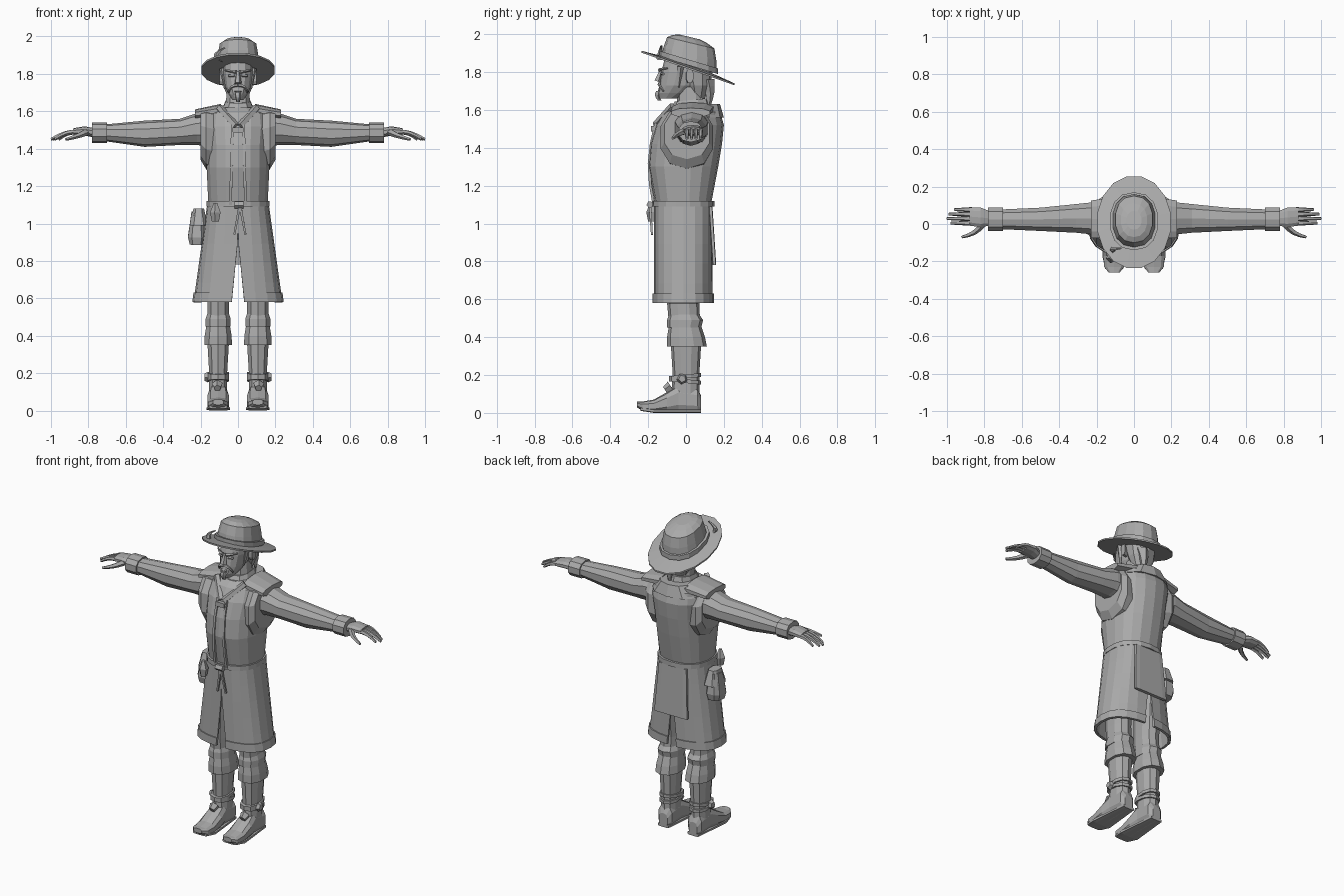
import bpy, math
from mathutils import Vector

cube = bpy.data.objects.get("Cube")
if cube:
    bpy.data.objects.remove(cube, do_unlink=True)

grey = bpy.data.materials.new("plain grey")
grey.use_nodes = True
grey.diffuse_color = (.4, .4, .4, 1)
grey.node_tree.nodes["Principled BSDF"].inputs["Base Color"].default_value = grey.diffuse_color


def build(name, rows, mirror=False, closed=True, thick=0):
    """Join successive rows of points with quads; closed rows get end caps."""
    count, last = len(rows[0]), len(rows) - 1
    faces = []
    for i in range(last):
        for j in range(count if closed else count - 1):
            k = (j + 1) % count
            faces.append((i * count + j, i * count + k, (i + 1) * count + k, (i + 1) * count + j))
    if closed:
        faces.append(tuple(reversed(range(count))))
        faces.append(tuple(range(count * last, count * (last + 1))))
    mesh = bpy.data.meshes.new(name)
    mesh.from_pydata([point for row in rows for point in row], [], faces)
    mesh.materials.append(grey)
    part = bpy.data.objects.new(name, mesh)
    bpy.context.collection.objects.link(part)
    if thick:
        part.modifiers.new("thickness", "SOLIDIFY").thickness = thick
    if mirror:
        part.modifiers.new("mirror", "MIRROR")


def rounded(angle, power):
    """Point on a unit outline between a circle and a square."""
    c, s = math.cos(angle), math.sin(angle)
    return math.copysign(abs(c) ** (2 / power), c), math.copysign(abs(s) ** (2 / power), s)


def level(z, half, front, back):
    return z, -half, half, front, back


def across(x, front, back, low, high):
    return x, front, back, low, high


def along(y, half, low, high):
    return y, -half, half, low, high


def loft(name, axis, rings, sides=10, power=2.3, slope=0, x=0, mirror=False):
    rows = []
    for at, u_min, u_max, v_min, v_max in rings:
        row = []
        for k in range(sides):
            c, s = rounded((k + .5) * math.tau / sides, power)
            u = (u_min + u_max + c * (u_max - u_min)) / 2
            v = (v_min + v_max + s * (v_max - v_min)) / 2
            row.append({"x": (at, u, v), "y": (u + x, at, v), "z": (u + x, v, at + slope * v)}[axis])
        rows.append(row)
    build(name, rows, mirror)


def strand(name, start, end, thick, tip, bulge=(0, 0, 0), sides=5, mirror=False, steps=4):
    """Tapered tube from start to end, bowed outward by bulge."""
    start, end, bulge = Vector(start), Vector(end), Vector(bulge)
    side = (end - start).orthogonal().normalized()
    up = side.cross(end - start).normalized()
    rows = []
    for i in range(steps + 1):
        t = i / steps
        centre = start.lerp(end, t) + bulge * math.sin(math.pi * t)
        radius = thick + (tip - thick) * t
        rows.append([centre + radius * (side * math.cos(a) + up * math.sin(a))
                     for a in (k * math.tau / sides for k in range(sides))])
    build(name, rows, mirror)


# Hat: tilted brim, crown, band and feather
loft("hat_brim", "z", [level(z=1.84, half=.11, front=-.13, back=.16),
                       level(z=1.83, half=.2, front=-.24, back=.26),
                       level(z=1.82, half=.2, front=-.24, back=.26),
                       level(z=1.82, half=.1, front=-.12, back=.15)], sides=16, power=2, slope=-.35)
loft("hat_crown", "z", [level(z=1.84, half=.12, front=-.13, back=.16),
                        level(z=1.9, half=.11, front=-.12, back=.16),
                        level(z=1.96, half=.1, front=-.1, back=.15),
                        level(z=1.98, half=.07, front=-.07, back=.11),
                        level(z=1.99, half=.04, front=-.03, back=.07)], sides=14, slope=-.24)
loft("hat_band", "z", [level(z=z, half=.13, front=-.14, back=.17) for z in (1.84, 1.87)],
     sides=14, slope=-.3)
strand("hat_feather", start=(-.1, -.14, 1.87), end=(-.07, -.13, 1.94), thick=.02, tip=.005,
       bulge=(-.03, 0, 0))

# Head, hair and face
loft("head", "z", [level(z=1.66, half=.03, front=-.14, back=-.05),
                   level(z=1.69, half=.05, front=-.15, back=.02),
                   level(z=1.73, half=.07, front=-.14, back=.07),
                   level(z=1.8, half=.08, front=-.13, back=.1),
                   level(z=1.88, half=.08, front=-.11, back=.12)], sides=14)
loft("hair", "z", [level(z=1.66, half=.05, front=.03, back=.1),
                   level(z=1.73, half=.08, front=0, back=.13),
                   level(z=1.87, half=.1, front=-.05, back=.15)])
strand("braid", start=(.03, .11, 1.76), end=(.03, .12, 1.62), thick=.04, tip=.01, bulge=(0, .01, 0))
strand("nose", start=(0, -.13, 1.81), end=(0, -.15, 1.75), thick=.01, tip=.02)
strand("brow", start=(.01, -.14, 1.81), end=(.07, -.1, 1.82), thick=.01, tip=.005,
       bulge=(0, -.01, 0), mirror=True)
strand("eye", start=(.02, -.13, 1.79), end=(.05, -.12, 1.79), thick=.007, tip=.007, mirror=True)
strand("moustache", start=(0, -.14, 1.74), end=(.05, -.12, 1.7), thick=.01, tip=.005,
       bulge=(.01, -.01, .01), mirror=True)
strand("lower_lip", start=(-.02, -.14, 1.71), end=(.02, -.14, 1.71), thick=.008, tip=.008)
strand("goatee", start=(0, -.14, 1.7), end=(0, -.14, 1.65), thick=.02, tip=.01, bulge=(0, -.01, 0))
strand("sideburn", start=(.08, -.03, 1.83), end=(.07, -.04, 1.72), thick=.02, tip=.005, mirror=True)
loft("ear", "x", [across(x=.07, front=0, back=.03, low=1.74, high=1.8),
                  across(x=.1, front=0, back=.04, low=1.74, high=1.82)], sides=8, mirror=True)
loft("neck", "z", [level(z=1.55, half=.08, front=-.06, back=.12),
                   level(z=1.72, half=.06, front=-.04, back=.09)])
loft("shirt_collar", "z", [level(z=1.58, half=.1, front=-.1, back=.14),
                           level(z=1.65, half=.07, front=-.06, back=.12)], slope=.1)
loft("hood_roll", "z", [level(z=1.56, half=.16, front=-.04, back=.2),
                        level(z=1.63, half=.1, front=.01, back=.18)])

# Vest body with raised armhole rims and shoulder caps
loft("vest", "z", [level(z=1.09, half=.16, front=-.16, back=.13),
                   level(z=1.3, half=.17, front=-.2, back=.17),
                   level(z=1.42, half=.17, front=-.19, back=.19),
                   level(z=1.52, half=.18, front=-.16, back=.2),
                   level(z=1.59, half=.17, front=-.12, back=.18),
                   level(z=1.62, half=.1, front=-.08, back=.15)], sides=18)
loft("armhole_rim", "x", [across(x=.12, front=-.12, back=.14, low=1.28, high=1.61),
                          across(x=.17, front=-.14, back=.15, low=1.29, high=1.62),
                          across(x=.2, front=-.12, back=.13, low=1.34, high=1.61)], mirror=True)
loft("shoulder_cap", "x", [across(x=.09, front=-.08, back=.15, low=1.57, high=1.64),
                           across(x=.23, front=-.08, back=.13, low=1.56, high=1.61)], mirror=True)
strand("vest_front_edge", start=(.04, -.17, 1.1), end=(.03, -.16, 1.53), thick=.01, tip=.01,
       bulge=(0, -.03, 0), sides=4, mirror=True)
strand("neckline_trim", start=(.01, -.16, 1.52), end=(.1, -.07, 1.62), thick=.02, tip=.02, mirror=True)
strand("vest_tab", start=(-.03, -.17, 1.5), end=(.03, -.17, 1.5), thick=.02, tip=.02, sides=4)

# Arms: sleeve, cuff and hand
loft("sleeve", "x", [across(x=.15, front=-.07, back=.12, low=1.41, high=1.6),
                     across(x=.22, front=-.06, back=.12, low=1.42, high=1.59),
                     across(x=.31, front=-.05, back=.11, low=1.42, high=1.56),
                     across(x=.5, front=-.04, back=.09, low=1.41, high=1.55),
                     across(x=.71, front=-.03, back=.08, low=1.44, high=1.53)], mirror=True)
loft("cuff", "x", [across(x=x, front=-.04, back=.09, low=1.43, high=1.54) for x in (.7, .78)], mirror=True)
loft("palm", "x", [across(x=.77, front=-.01, back=.07, low=1.46, high=1.51),
                   across(x=.82, front=-.02, back=.09, low=1.47, high=1.52),
                   across(x=.88, front=-.01, back=.09, low=1.47, high=1.51)], mirror=True)
for i, reach in enumerate((.98, 1, .99, .96)):
    y = .005 + i * .024
    strand(f"finger_{i + 1}", start=(.87, y, 1.49), end=(reach, y, 1.45), thick=.015, tip=.008,
           bulge=(0, 0, .01), mirror=True)
strand("thumb", start=(.81, 0, 1.49), end=(.92, -.07, 1.45), thick=.02, tip=.008,
       bulge=(-.01, -.01, 0), mirror=True)


# Skirt halves, split at front and back below the thigh
def skirt_half(name, top, bottom, flare, thick):
    rows, arc = [], 10
    for i in range(6):
        z = top + (bottom - top) * i / 5
        drop = 1.1 - z
        gap = max(0, drop - .18) * .1
        row = []
        for k in range(arc + 1):
            c, s = rounded(math.pi * (k / arc - .5), 2.5)
            row.append((max(c * (.165 + flare + drop * .14), gap), s * (.155 + flare) - .014, z))
        rows.append(row)
    build(name, rows, mirror=True, closed=False, thick=thick)


skirt_half("skirt", top=1.1, bottom=.58, flare=0, thick=-.01)
skirt_half("skirt_hem", top=.63, bottom=.58, flare=.007, thick=-.007)
loft("back_flap", "z", [level(z=.78, half=.12, front=.14, back=.16),
                        level(z=1.09, half=.1, front=.12, back=.14)], sides=8, power=6)

# Belt with knot and hanging ends
loft("belt", "z", [level(z=z, half=.17, front=-.18, back=.15) for z in (1.09, 1.12)], sides=18)
strand("belt_knot", start=(-.02, -.19, 1.1), end=(.03, -.19, 1.1), thick=.02, tip=.02)
for side, x in (("right", -.02), ("left", .04)):
    strand(f"belt_tail_{side}", start=(.01, -.19, 1.1), end=(x, -.18, .94), thick=.01, tip=.007, sides=4)

# Pouches on the right hip
loft("hip_pouch", "z", [level(z=.89, half=.04, front=-.05, back=.06),
                        level(z=.93, half=.05, front=-.06, back=.07),
                        level(z=1.06, half=.03, front=-.04, back=.05)], sides=8, power=3, slope=.1, x=-.22)
loft("pouch_flap", "z", [level(z=.99, half=.05, front=-.07, back=.08),
                         level(z=1.08, half=.03, front=-.04, back=.05)], sides=8, power=3, x=-.21)
strand("hanging_bag", start=(-.12, -.18, 1.01), end=(-.12, -.18, 1.06), thick=.02, tip=.03)
strand("bag_neck", start=(-.12, -.18, 1.06), end=(-.12, -.18, 1.11), thick=.03, tip=.01)

# Legs, folded boot tops, ankle straps and shoes
leg = dict(x=.106, mirror=True)
loft("leg", "z", [level(z=.95, half=.07, front=-.1, back=.1),
                  level(z=.58, half=.06, front=-.1, back=.07),
                  level(z=.36, half=.06, front=-.08, back=.08),
                  level(z=.2, half=.05, front=-.07, back=.07),
                  level(z=.08, half=.05, front=-.08, back=.07)], **leg)
loft("knee_wrap", "z", [level(z=.45, half=.07, front=-.1, back=.08),
                        level(z=.49, half=.07, front=-.1, back=.09),
                        level(z=.52, half=.06, front=-.09, back=.07)], **leg)
loft("boot_fold", "z", [level(z=.35, half=.077, front=-.1, back=.11),
                        level(z=.4, half=.075, front=-.1, back=.1),
                        level(z=.46, half=.065, front=-.09, back=.08)], **leg)
for side, tilt in (("upper", .1), ("lower", -.1)):
    loft(f"ankle_strap_{side}", "z", [level(z=z + tilt / 8, half=.06, front=-.09, back=.08)
                                      for z in (.17, .19)], slope=tilt, **leg)
strand("ankle_buckle", start=(.16, -.02, .18), end=(.18, -.02, .18), thick=.03, tip=.02, mirror=True)
strand("instep_buckle", start=(.11, -.08, .14), end=(.11, -.11, .12), thick=.03, tip=.02, mirror=True)
loft("shoe", "y", [along(y=.08, half=.03, low=0, high=.09),
                   along(y=.06, half=.05, low=0, high=.13),
                   along(y=-.04, half=.05, low=0, high=.15),
                   along(y=-.1, half=.06, low=0, high=.11),
                   along(y=-.17, half=.06, low=0, high=.07),
                   along(y=-.23, half=.055, low=.01, high=.06),
                   along(y=-.26, half=.03, low=.03, high=.06)], power=2.8, **leg)
loft("shoe_sole", "y", [along(y=.08, half=.04, low=0, high=.02),
                        along(y=-.17, half=.066, low=0, high=.02),
                        along(y=-.24, half=.05, low=.01, high=.03)], sides=8, power=4, **leg)
